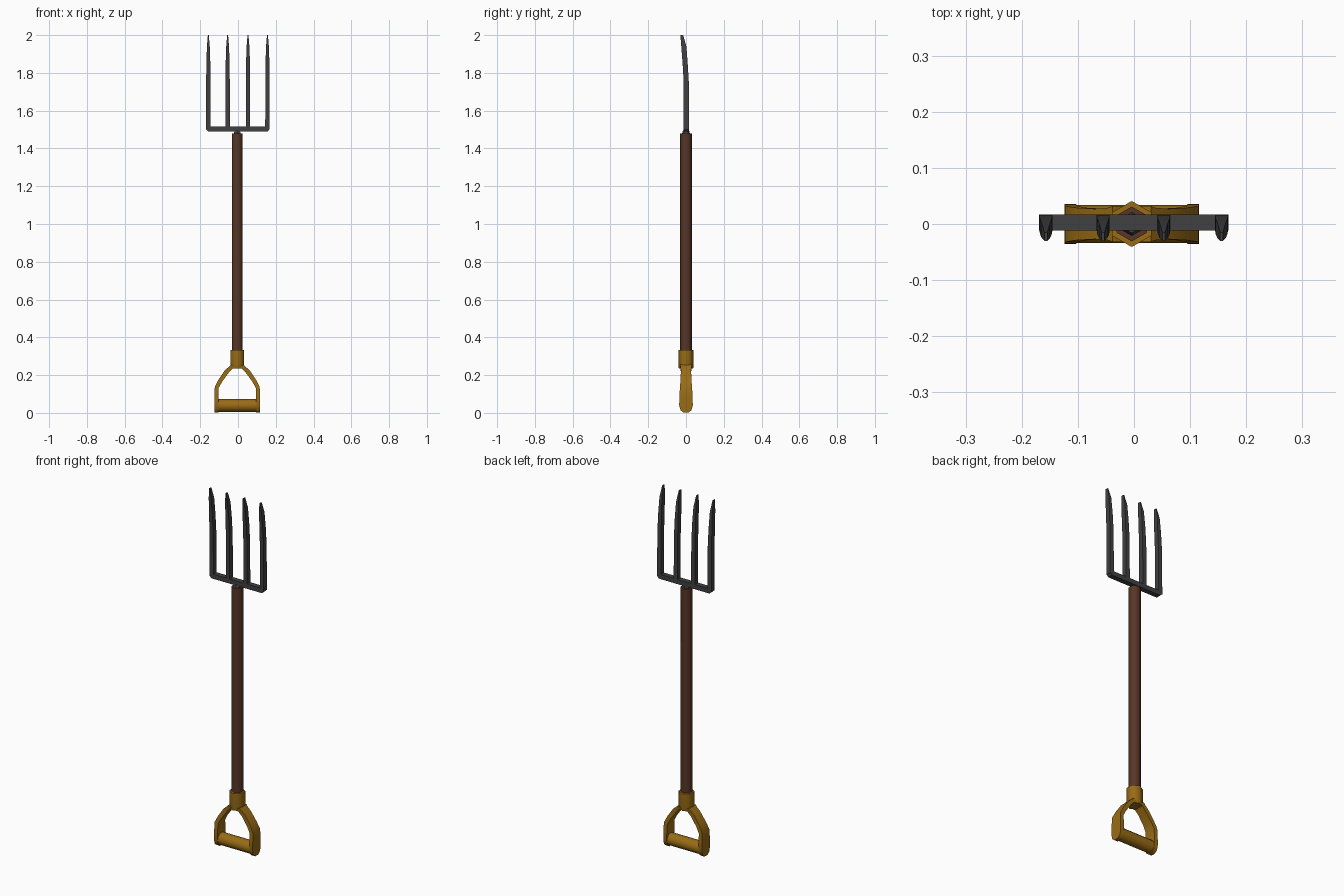
import bpy, bmesh, math

if "Cube" in bpy.data.objects:
    bpy.data.objects.remove(bpy.data.objects["Cube"])

CX = -0.004  # shaft axis

def material(name, color):
    m = bpy.data.materials.new(name)
    m.diffuse_color = (*color, 1)
    m.use_nodes = True
    m.node_tree.nodes["Principled BSDF"].inputs["Base Color"].default_value = m.diffuse_color
    return m

WOOD = material("brown wood", (0.095, 0.037, 0.019))
GOLD = material("ochre grip", (0.32, 0.15, 0.008))
STEEL = material("dark steel", (0.052, 0.052, 0.055))

def loft(name, rings, mat, angle=None):
    """Skin a list of equal-length point rings and cap both ends."""
    bm = bmesh.new()
    loops = [[bm.verts.new(p) for p in ring] for ring in rings]
    for a, b in zip(loops, loops[1:]):
        for i in range(len(a)):
            j = (i + 1) % len(a)
            bm.faces.new((a[i], a[j], b[j], b[i]))
    bm.faces.new(loops[0])
    bm.faces.new(loops[-1])
    bmesh.ops.recalc_face_normals(bm, faces=bm.faces)
    me = bpy.data.meshes.new(name)
    bm.to_mesh(me)
    bm.free()
    me.materials.append(mat)
    ob = bpy.data.objects.new(name, me)
    bpy.context.collection.objects.link(ob)
    if angle:
        bpy.ops.object.select_all(action='DESELECT')
        bpy.context.view_layer.objects.active = ob
        ob.select_set(True)
        bpy.ops.object.shade_smooth_by_angle(angle=math.radians(angle))
    return ob

def hexagon(r, z):
    # corners point to front and back
    return [(CX + r * math.sin(k * math.pi / 3), r * math.cos(k * math.pi / 3), z)
            for k in range(6)]

# Wooden shaft
loft("shaft", [hexagon(0.031, 0.30), hexagon(0.031, 1.48)], WOOD, 62)

# Collar holding the shaft
loft("collar", [hexagon(0.038, 0.235), hexagon(0.041, 0.255), hexagon(0.041, 0.333)], GOLD, 62)

# Curved side arms: outer x, outer z, inner x, inner z, half depth
ARM = [(0.034, 0.255, 0.0, 0.236, 0.032),
       (0.042, 0.246, 0.026, 0.234, 0.029),
       (0.066, 0.225, 0.046, 0.212, 0.027),
       (0.100, 0.175, 0.080, 0.165, 0.029),
       (0.119, 0.137, 0.098, 0.133, 0.032),
       (0.120, 0.085, 0.099, 0.085, 0.035),
       (0.120, 0.040, 0.099, 0.040, 0.036),
       (0.120, 0.014, 0.099, 0.014, 0.029),
       (0.120, 0.001, 0.099, 0.001, 0.013)]
for side, label in ((-1, "left"), (1, "right")):
    rings = [[(CX + side * ox, -d, oz), (CX + side * ox, d, oz),
              (CX + side * ix, d, iz), (CX + side * ix, -d, iz)]
             for ox, oz, ix, iz, d in ARM]
    loft("grip_arm_" + label, rings, GOLD, 40)

# Round cross grip
rings = [[(CX + x, 0.034 * math.cos(k * math.pi / 6), 0.039 + 0.034 * math.sin(k * math.pi / 6))
          for k in range(12)] for x in (-0.105, 0.105)]
loft("cross_grip", rings, GOLD, 40)

# Fork crossbar with chamfered lower corners
BAR = [(-0.169, 1.515), (-0.169, 1.502), (-0.157, 1.489), (0.156, 1.489),
       (0.168, 1.502), (0.168, 1.515)]
loft("fork_crossbar", [[(x, y, z) for x, z in BAR] for y in (-0.012, 0.017)], STEEL)

# Short neck between shaft and crossbar
loft("fork_neck", [hexagon(0.024, 1.47), hexagon(0.016, 1.495)], STEEL)

# Tines: z, half width, front y, back y
TINE = [(1.50, 0.0118, -0.012, 0.017), (1.75, 0.0115, -0.012, 0.015),
        (1.85, 0.0105, -0.018, 0.009), (1.94, 0.0075, -0.025, 0.002),
        (2.00, 0.0025, -0.030, -0.015)]
for n, x in enumerate((-0.157, -0.055, 0.053, 0.156), 1):
    rings = [[(x - w, f, z), (x + w, f, z), (x + w, b, z), (x - w, b, z)]
             for z, w, f, b in TINE]
    loft(f"tine_{n}", rings, STEEL, 30)
